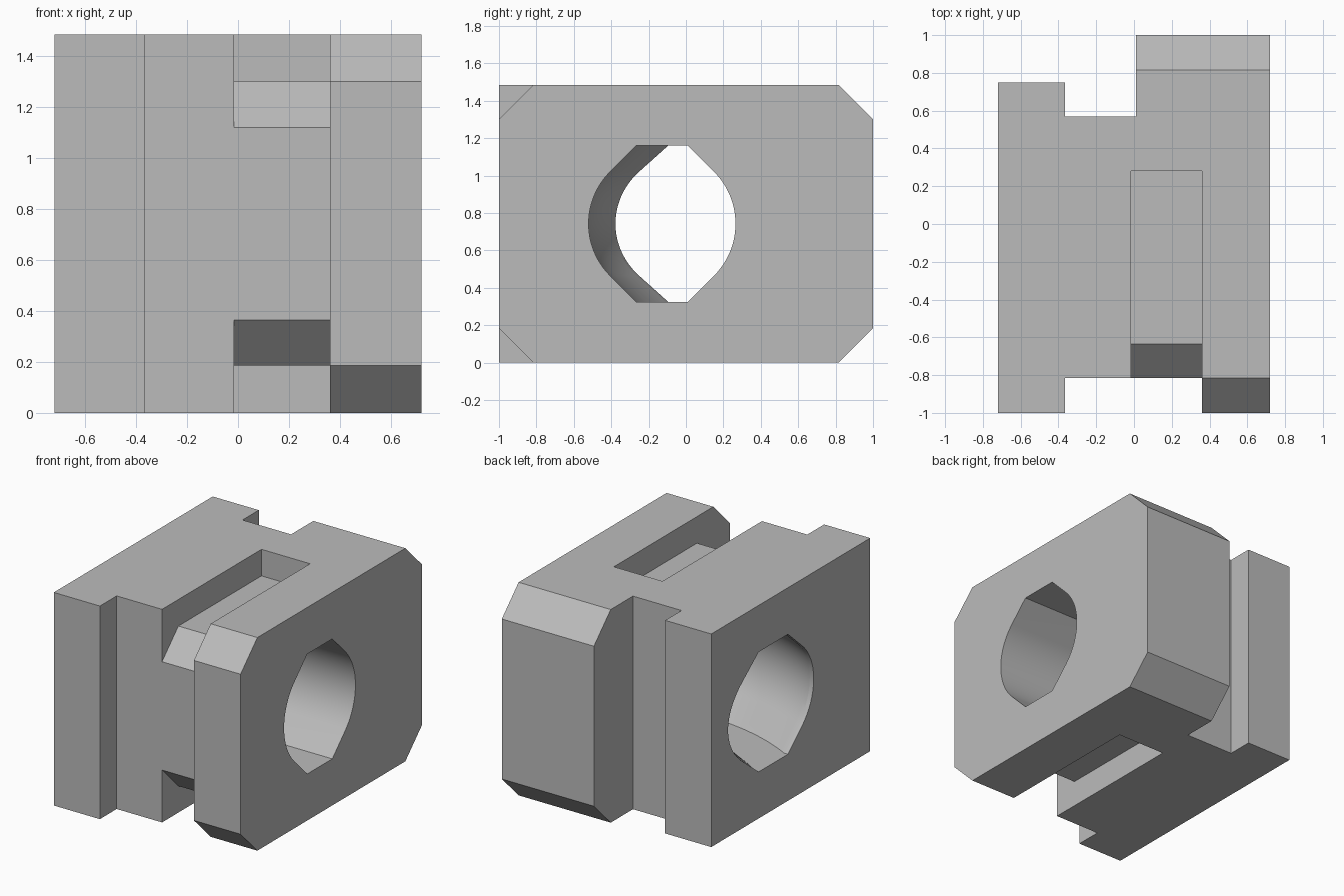
import bpy, bmesh, math

if "Cube" in bpy.data.objects:
    bpy.data.objects.remove(bpy.data.objects["Cube"])

HEIGHT = 1.485

grey = bpy.data.materials.new("light_grey")
grey.use_nodes = True
colour = (0.5, 0.5, 0.5, 1)
grey.diffuse_color = colour
grey.node_tree.nodes["Principled BSDF"].inputs["Base Color"].default_value = colour


def loft(name, rings):
    """Closed solid through equal-length rings of points."""
    bm = bmesh.new()
    loops = [[bm.verts.new(p) for p in ring] for ring in rings]
    for a, b in zip(loops, loops[1:]):
        for i in range(len(a)):
            j = (i + 1) % len(a)
            bm.faces.new((a[i], a[j], b[j], b[i]))
    bm.faces.new(loops[0])
    bm.faces.new(loops[-1])
    bmesh.ops.recalc_face_normals(bm, faces=bm.faces)
    mesh = bpy.data.meshes.new(name)
    bm.to_mesh(mesh)
    bm.free()
    mesh.materials.append(grey)
    obj = bpy.data.objects.new(name, mesh)
    bpy.context.collection.objects.link(obj)
    return obj


def prism_x(name, profile, x0, x1):
    return loft(name, [[(x, y, z) for y, z in profile] for x in (x0, x1)])


def cut(target, cutter):
    cutter.hide_render = True
    mod = target.modifiers.new("cut", 'BOOLEAN')
    mod.operation = 'DIFFERENCE'
    mod.solver = 'EXACT'
    mod.object = cutter
    bpy.context.view_layer.objects.active = target
    bpy.ops.object.modifier_apply(modifier=mod.name)
    bpy.data.objects.remove(cutter)


# Block with a front groove and a stepped back
plan = [(-.72, -1), (-.365, -1), (-.365, -.815), (.36, -.815), (.36, -1), (.72, -1),
        (.72, 1), (.01, 1), (.01, .57), (-.365, .57), (-.365, .75), (-.72, .75)]
block = loft("block", [[(x, y, z) for x, y in plan] for z in (0, HEIGHT)])

# Chamfers and the slot, repeated on top and bottom
front_chamfer = [(-1.2, 1.1), (-.7, 1.6), (-1.2, 1.6)]
back_chamfer = [(-y, z) for y, z in front_chamfer]
slot = [(-.915, 1.02), (-.635, 1.3), (.28, 1.3), (.28, 1.6), (-.915, 1.6)]
cuts = [("front_chamfer", front_chamfer, .1, .8),
        ("back_chamfer", back_chamfer, -.2, .8),
        ("slot", slot, -.015, .36)]
for name, profile, x0, x1 in cuts:
    flipped = [(y, HEIGHT - z) for y, z in profile]
    for shape in (profile, flipped):
        cut(block, prism_x(name, shape, x0, x1))

# Bore outline: round sides, 45 degree shoulders, flat top and bottom
R, FLAT, MID_Y, MID_Z = .393, .418, -.128, .7425
corner = R * math.sqrt(2) - FLAT
side = [(R * math.cos(a), R * math.sin(a))
        for a in (math.radians(-45 + 90 * i / 24) for i in range(25))]
side = [(corner, -FLAT)] + side + [(corner, FLAT)]
outline = side + [(-y, -z) for y, z in side]

# Bore path: straight, then bending about a vertical axis, then a short straight lip
BEND_Y, END = 1.21, .69
stations = [(.9, 0)] + [(-END * i / 20, END * i / 20) for i in range(21)] + [(-.9, END)]
rings = []
for x, bend in stations:
    rings.append([(x, BEND_Y - math.sqrt((BEND_Y - MID_Y - y) ** 2 - bend ** 2), MID_Z + z)
                  for y, z in outline])
cut(block, loft("bore", rings))

# Smooth bore, sharp edges elsewhere
bpy.ops.object.select_all(action='DESELECT')
block.select_set(True)
bpy.context.view_layer.objects.active = block
bpy.ops.object.shade_smooth_by_angle(angle=math.radians(20))
